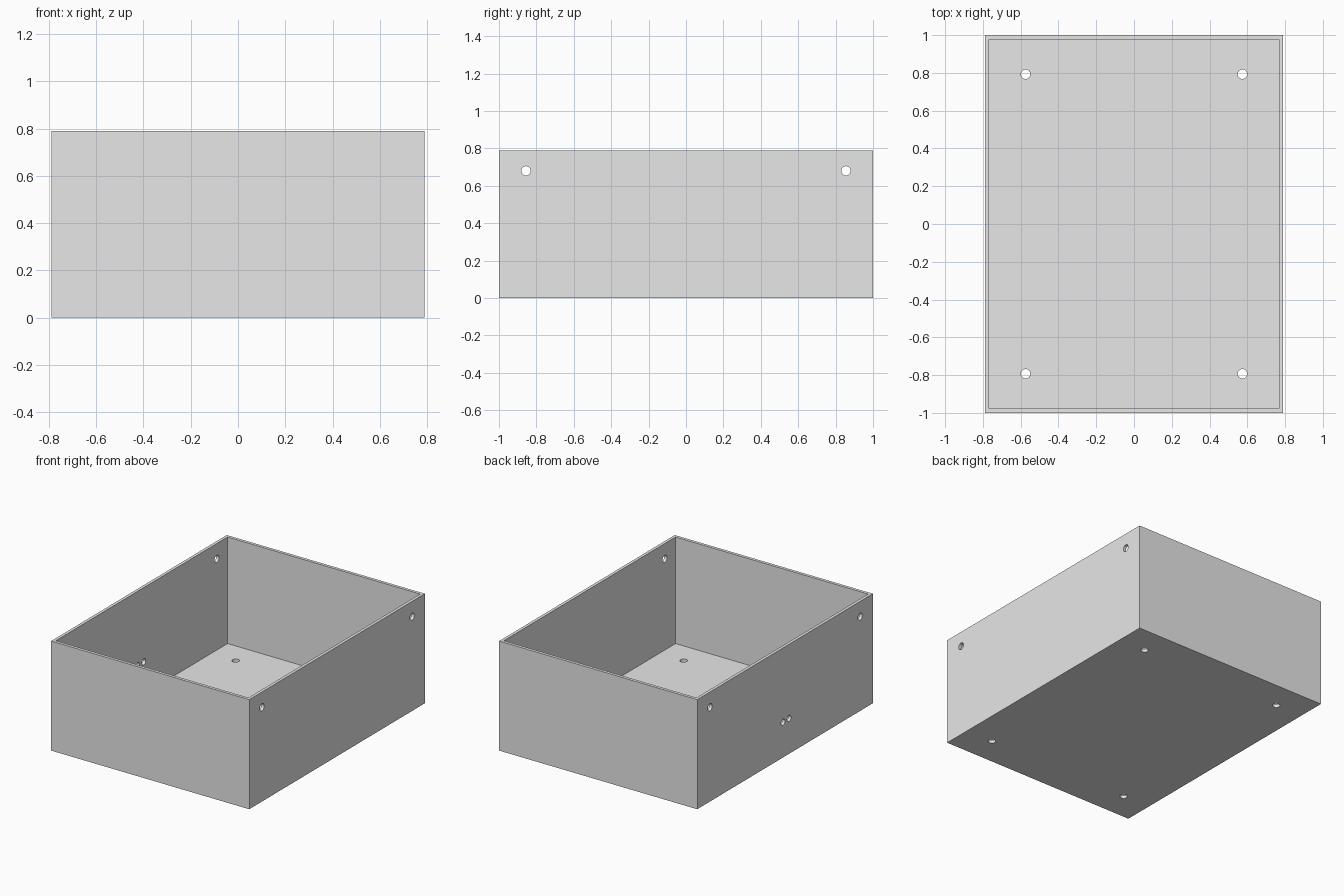
import bpy
from math import pi

W, D, H = 1.58, 2.0, 0.79   # outer size
T = 0.022                   # wall and floor thickness

if "Cube" in bpy.data.objects:
    bpy.data.objects.remove(bpy.data.objects["Cube"], do_unlink=True)

grey = bpy.data.materials.new("light_grey")
grey.use_nodes = True
grey.diffuse_color = (0.8, 0.8, 0.8, 1)
grey.node_tree.nodes["Principled BSDF"].inputs["Base Color"].default_value = (0.8, 0.8, 0.8, 1)


def block(name, size, z):
    bpy.ops.mesh.primitive_cube_add(size=1, location=(0, 0, z))
    ob = bpy.context.object
    ob.name = name
    ob.scale = size
    bpy.ops.object.transform_apply(location=True, rotation=False, scale=True)
    ob.data.materials.append(grey)
    return ob


def drill(name, location, radius, sideways):
    bpy.ops.mesh.primitive_cylinder_add(
        vertices=32, radius=radius, depth=0.2, location=location,
        rotation=(0, pi / 2 if sideways else 0, 0))
    ob = bpy.context.object
    ob.name = name
    ob.data.materials.append(grey)
    return ob


# Open tray and the hollow cut from its top
tray = block("open_tray", (W, D, H), H / 2)
cutters = [block("hollow_cutter", (W - 2 * T, D - 2 * T, H), T + H / 2)]

# Floor holes near the corners, side holes near the rim
for sx in (-1, 1):
    for sy in (-1, 1):
        cutters.append(drill("floor_hole_cutter", (sx * 0.574, sy * 0.793, 0), 0.025, False))
        cutters.append(drill("side_hole_cutter", (sx * W / 2, sy * 0.855, 0.68), 0.025, True))

# Pair of cable holes low in the middle of one side
for y in (-0.046, 0.023):
    cutters.append(drill("cable_hole_cutter", (-W / 2, y, 0.255), 0.022, True))

# Cut, bake the result and remove the cutters
for c in cutters:
    c.hide_render = True
    mod = tray.modifiers.new(c.name, 'BOOLEAN')
    mod.operation = 'DIFFERENCE'
    mod.solver = 'EXACT'
    mod.object = c
bpy.ops.object.select_all(action='DESELECT')
tray.select_set(True)
bpy.context.view_layer.objects.active = tray
for mod in list(tray.modifiers):
    bpy.ops.object.modifier_apply(modifier=mod.name)
for c in cutters:
    bpy.data.objects.remove(c, do_unlink=True)
bpy.ops.object.shade_smooth_by_angle()
